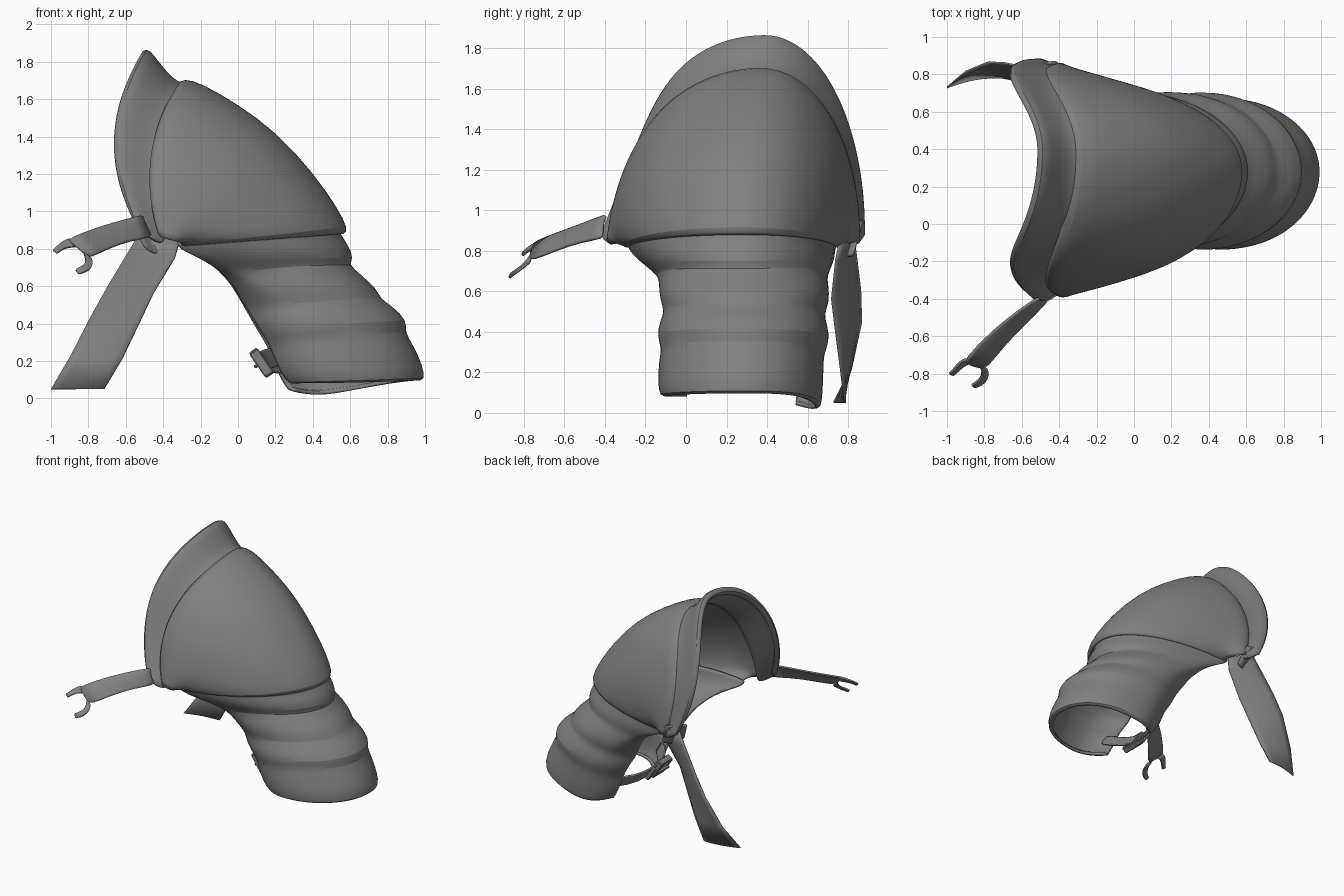
import bpy, bmesh, math
from mathutils import Vector

mat = bpy.data.materials.new("worn_grey")
mat.diffuse_color = (0.22, 0.22, 0.22, 1)
N = 36


def finish(name, bm, thick=0.0, angle=40, subdiv=0):
    bmesh.ops.recalc_face_normals(bm, faces=bm.faces)
    me = bpy.data.meshes.new(name)
    bm.to_mesh(me)
    bm.free()
    me.materials.append(mat)
    ob = bpy.data.objects.new(name, me)
    bpy.context.collection.objects.link(ob)
    if subdiv:
        m = ob.modifiers.new("smooth", 'SUBSURF')
        m.levels = m.render_levels = subdiv
    if thick:
        m = ob.modifiers.new("thickness", 'SOLIDIFY')
        m.thickness, m.offset = thick, 0
    bpy.ops.object.select_all(action='DESELECT')
    bpy.context.view_layer.objects.active = ob
    ob.select_set(True)
    bpy.ops.object.shade_smooth_by_angle(angle=math.radians(angle))
    return ob


def grid(rows):
    bm = bmesh.new()
    vs = [[bm.verts.new(p) for p in r] for r in rows]
    for a, b in zip(vs, vs[1:]):
        for i in range(len(a) - 1):
            bm.faces.new((a[i], a[i + 1], b[i + 1], b[i]))
    return bm


def arch(tx, tz, bx, bz, wf, wb, bow, wrap, drop=0, slim=0):
    """Arch from front edge over the crest T to back edge, base at B."""
    T, B = Vector((tx, 0, tz)), Vector((bx, 0, bz))
    side = Vector((tz - bz, 0, bx - tx)).normalized()
    yc = max(0.28, 0.34 - 0.1 * tx)
    m, a = 0.4 * wrap, math.radians(45) * wrap
    pts = []
    for i in range(N + 1):
        t = -a + (math.pi + 2 * a) * i / N
        sn, c = math.sin(t), math.cos(t)
        s = m + ((1 - m) if sn > 0 else m) * sn
        p = B.lerp(T, s) - side * bow * 4 * s * (1 - s)
        p.y = yc - (wf * (1 - slim * s * (1 - s)) if c > 0 else wb) * c
        p.z -= drop * max(0, -c) ** 2 * (1 - s)
        pts.append(p)
    return pts


# rows: crest x, z, base x, z, front width, back width, bow, wrap
COLLAR = [
    (-.485, 1.81, -.50, .90, .76, .46, .14, 0),
    (-.515, 1.84, -.53, .91, .78, .47, .14, 0),
    (-.49, 1.865, -.52, .89, .80, .49, .14, 0),
    (-.46, 1.835, -.48, .87, .80, .485, .13, 0),
    (-.39, 1.74, -.445, .845, .775, .475, .11, 0),
    (-.33, 1.685, -.42, .835, .75, .47, .09, 0),
    (-.27, 1.67, -.39, .83, .73, .47, .07, 0)]
PLATE = [
    (-.32, 1.675, -.42, .865, .74, .47, .095, 0),
    (-.29, 1.705, -.40, .86, .755, .487, .08, 0),
    (-.20, 1.68, -.37, .85, .745, .49, .05, 0),
    (0, 1.565, -.35, .845, .72, .49, .02, 0),
    (.20, 1.42, -.335, .84, .69, .49, .0, 0),
    (.40, 1.20, -.32, .84, .65, .485, -.01, 0),
    (.53, 1.01, -.31, .84, .615, .48, -.01, 0),
    (.585, .90, -.30, .83, .59, .465, 0, 0),
    (.56, .885, -.30, .82, .565, .45, 0, 0)]
SLEEVE = [
    (.53, .92, -.34, .84, .57, .45, .01, 0),
    (.54, .87, -.33, .80, .555, .44, .01, .05),
    (.585, .81, -.28, .76, .52, .445, .01, .2),
    (.61, .745, -.22, .715, .465, .43, .01, .4),
    (.58, .715, -.17, .65, .41, .405, .02, .6),
    (.65, .655, -.13, .60, .405, .415, .02, .8),
    (.74, .575, -.08, .52, .40, .42, .02, .95),
    (.75, .53, -.03, .45, .375, .39, .02, 1),
    (.82, .485, -.01, .41, .40, .41, .01, 1),
    (.90, .41, .03, .34, .415, .42, .01, 1),
    (.88, .355, .08, .27, .39, .39, .02, 1),
    (.93, .28, .10, .21, .405, .39, .015, 1),
    (.98, .17, .14, .13, .41, .385, 0, 1),
    (.99, .10, .18, .085, .40, .38, -.005, 1),
    (.96, .11, .21, .095, .38, .36, -.005, 1)]

finish("collar", grid([arch(*r, slim=.5) for r in COLLAR]), 0.02, 45, 1)
finish("shoulder_plate", grid([arch(*r, slim=.16 - .02 * i)
                               for i, r in enumerate(PLATE)]), 0.015, 45, 1)
finish("ribbed_sleeve", grid([arch(*r, drop=.10 * (i / 14) ** 2)
                              for i, r in enumerate(SLEEVE)]), 0.02, 45, 1)


def strap(name, edge_a, edge_b, bulge=(0, 0, 0), thick=0.012, subdiv=1):
    """Ribbon between two edge paths, bulged along its middle."""
    b = Vector(bulge)
    rows = []
    for p, q in zip(edge_a, edge_b):
        p, q = Vector(p), Vector(q)
        rows.append([p.lerp(q, k / 6) + b * math.sin(math.pi * k / 6) for k in range(7)])
    return finish(name, grid(rows), thick, 40, subdiv)


# front strap and its forked end
strap("front_strap",
      [(-.51, -.39, .98), (-.60, -.45, .955), (-.76, -.57, .91), (-.91, -.73, .85)],
      [(-.46, -.41, .86), (-.57, -.52, .845), (-.69, -.64, .805), (-.79, -.77, .75)],
      (-.01, -.01, .01))
strap("fork_upper_prong",
      [(-.90, -.72, .855), (-.94, -.74, .84), (-.965, -.78, .815), (-.99, -.80, .795)],
      [(-.86, -.74, .81), (-.90, -.75, .81), (-.935, -.78, .80), (-.965, -.81, .775)])
strap("fork_lower_prong",
      [(-.83, -.76, .79), (-.81, -.79, .74), (-.82, -.83, .71), (-.87, -.86, .69)],
      [(-.785, -.77, .745), (-.775, -.80, .72), (-.79, -.85, .685), (-.85, -.875, .665)])

# wide back strap
strap("back_strap",
      [(-.52, .82, .90), (-.57, .835, .81), (-.69, .86, .61), (-.78, .865, .45),
       (-.90, .815, .22), (-1.0, .73, .05)],
      [(-.31, .76, .85), (-.34, .74, .75), (-.455, .72, .56), (-.53, .74, .40),
       (-.62, .765, .21), (-.715, .785, .05)],
      (0, .015, 0), .01, 0)
# joining tab where the back strap meets the collar
strap("back_tab", [(-.57, .80, .97), (-.54, .85, .96), (-.42, .87, .95)],
      [(-.50, .74, .81), (-.45, .79, .77), (-.36, .82, .77)])

# buckled strap closing the sleeve gap
PATH = [(.27, -.04, .24), (.18, .04, .22), (.13, .15, .20), (.13, .30, .19),
        (.17, .45, .18), (.28, .58, .18)]
strap("closing_strap", [(x - .03, y, z + .045) for x, y, z in PATH],
      [(x + .03, y, z - .045) for x, y, z in PATH])


def bar(name, loc, size, tilt=-0.6):
    bm = bmesh.new()
    bmesh.ops.create_cube(bm, size=1)
    for v in bm.verts:
        v.co = Vector(v.co[i] * size[i] for i in range(3))
    bmesh.ops.bevel(bm, geom=bm.edges[:], offset=.006, segments=1, affect='EDGES')
    ob = finish(name, bm, 0, 30)
    ob.location = loc
    ob.rotation_euler = (0, tilt, 0)


# buckle frame, built in the tilted strap plane
C = Vector((.125, .15, .19))
along = Vector((-.56, 0, .83))
for s, label in ((-1, "lower"), (1, "upper")):
    bar(f"buckle_{label}_bar", C + along * .07 * s, (.05, .14, .025))
for s, label in ((-1, "front"), (1, "back")):
    bar(f"buckle_{label}_bar", C + Vector((0, .06 * s, 0)), (.055, .025, .15))
bar("buckle_tongue", C + Vector((-.025, 0, -.015)), (.03, .13, .02))
bar("strap_keeper", C + Vector((.0, .13, -.005)), (.045, .03, .12))
